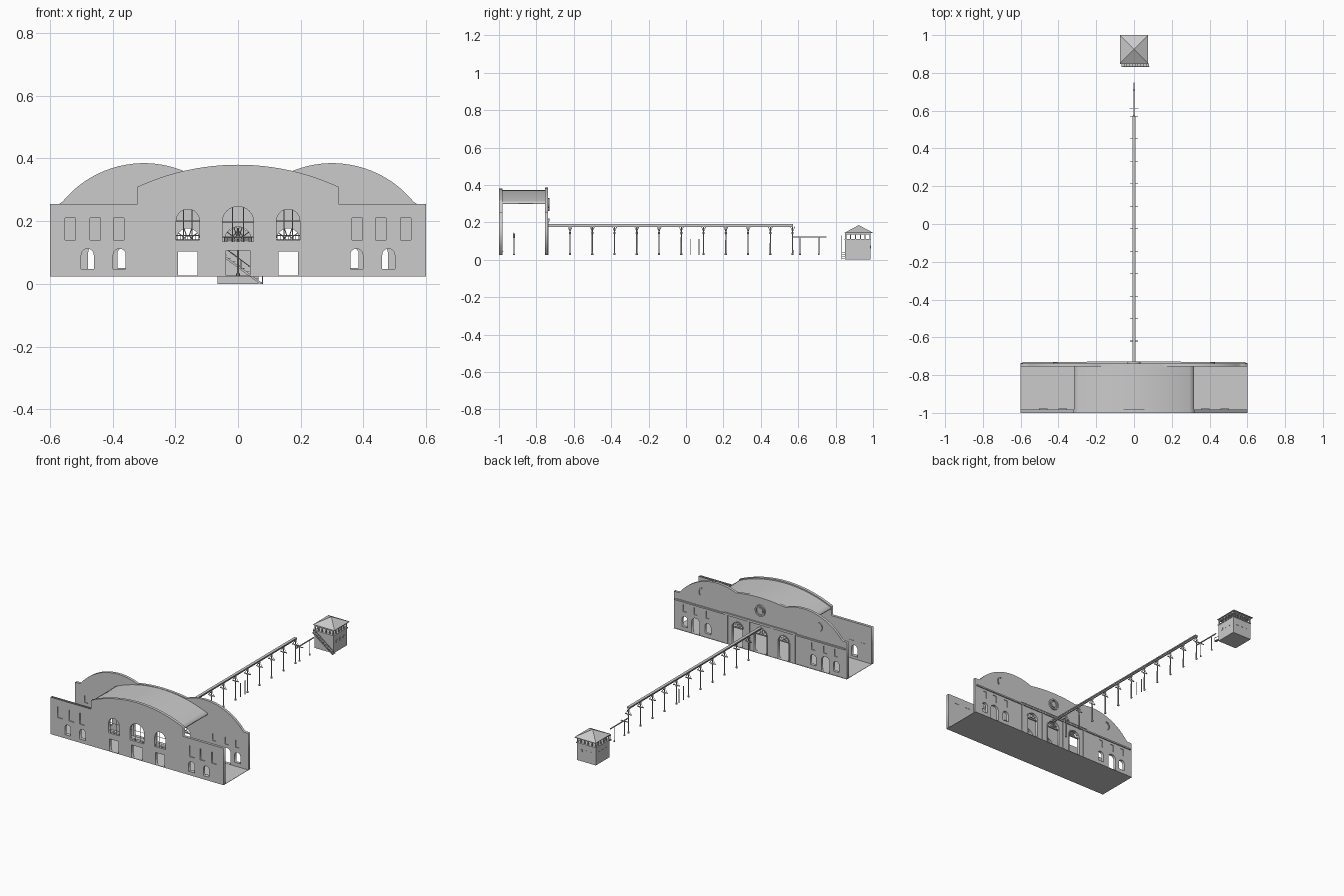
import bpy, bmesh, math
from mathutils import Vector

if "Cube" in bpy.data.objects:
    bpy.data.objects.remove(bpy.data.objects["Cube"])

G = 0.025  # platform level


def add(name, mesh):
    ob = bpy.data.objects.new(name, mesh)
    bpy.context.collection.objects.link(ob)
    return ob


def prism(name, loops, y0, y1):
    """Outline plus holes in x/z, filled and extruded from y0 to y1."""
    cu = bpy.data.curves.new(name, 'CURVE')
    cu.dimensions, cu.fill_mode, cu.extrude = '2D', 'BOTH', (y1 - y0) / 2
    for loop in loops:
        sp = cu.splines.new('POLY')
        sp.points.add(len(loop) - 1)
        sp.use_cyclic_u = True
        for p, (x, z) in zip(sp.points, loop):
            p.co = (x, z, 0, 1)
    tmp = add(name + "_outline", cu)
    dg = bpy.context.evaluated_depsgraph_get()
    me = bpy.data.meshes.new_from_object(tmp.evaluated_get(dg))
    bpy.data.objects.remove(tmp)
    ob = add(name, me)
    ob.rotation_euler.x = math.pi / 2
    ob.location.y = (y0 + y1) / 2
    return ob


def box(name, x0, x1, y0, y1, z0, z1):
    bm = bmesh.new()
    bmesh.ops.create_cube(bm, size=1)
    for v in bm.verts:
        v.co = ((x0 + x1) / 2 + v.co.x * (x1 - x0), (y0 + y1) / 2 + v.co.y * (y1 - y0),
                (z0 + z1) / 2 + v.co.z * (z1 - z0))
    me = bpy.data.meshes.new(name)
    bm.to_mesh(me)
    return add(name, me)


def bar(name, p, q, r=0.0015):
    p, q = Vector(p), Vector(q)
    bm = bmesh.new()
    bmesh.ops.create_cone(bm, cap_ends=True, segments=4, radius1=r, radius2=r, depth=(q - p).length)
    me = bpy.data.meshes.new(name)
    bm.to_mesh(me)
    ob = add(name, me)
    ob.location = (p + q) / 2
    ob.rotation_euler = (q - p).to_track_quat('Z', 'Y').to_euler()
    return ob


def lathe(name, prof):
    bm = bmesh.new()
    vs = [bm.verts.new((r, 0, z)) for r, z in prof]
    es = [bm.edges.new(e) for e in zip(vs, vs[1:])]
    bmesh.ops.spin(bm, geom=vs + es, axis=(0, 0, 1), cent=(0, 0, 0), steps=8, angle=2 * math.pi)
    bmesh.ops.remove_doubles(bm, verts=bm.verts, dist=1e-5)
    bmesh.ops.recalc_face_normals(bm, faces=bm.faces)
    me = bpy.data.meshes.new(name)
    bm.to_mesh(me)
    return me


def rect(cx, w, z0, z1):
    return [(cx - w / 2, z0), (cx + w / 2, z0), (cx + w / 2, z1), (cx - w / 2, z1)]


def arc(cx, cz, r, a0, a1, n=16):
    return [(cx + r * math.cos(math.radians(a0 + (a1 - a0) * i / n)),
             cz + r * math.sin(math.radians(a0 + (a1 - a0) * i / n))) for i in range(n + 1)]


def arch(cx, w, z0, top):
    return [(cx - w / 2, z0), (cx + w / 2, z0)] + arc(cx, top - w / 2, w / 2, 0, 180)


def vault(half, edge, peak, n=24):
    s = peak - edge
    r = (half * half + s * s) / (2 * s)
    a = math.degrees(math.asin(half / r))
    return arc(0, peak - r, r, 90 - a, 90 + a, n)


SIDES = (-1, 1)
D = G + 0.002

# platform floor
box("floor", -0.6, 0.6, -1, -0.735, G - 0.001, G + 0.001)

# front wall with stepped arched parapet
outline = [(-0.6, G), (0.6, G), (0.6, 0.255), (0.32, 0.255)] + vault(0.32, 0.31, 0.38) + [(-0.32, 0.255), (-0.6, 0.255)]
holes = [rect(0, 0.076, D, 0.106), arch(0, 0.1, 0.135, 0.247)]
panes = [0.38, 0.455, 0.535]
for s in SIDES:
    holes += [rect(s * 0.16, 0.062, D, 0.103), arch(s * 0.16, 0.074, 0.14, 0.238),
              arch(s * 0.48, 0.04, 0.047, 0.112), arch(s * 0.378, 0.04, 0.047, 0.112)]
    holes += [rect(s * x, 0.034, 0.14, 0.21) for x in panes]
    for x in panes:
        box("blind_window", s * x - 0.018, s * x + 0.018, -0.994, -0.984, 0.139, 0.211)
    for x in (0.48, 0.378):
        box("window_sill", s * x - 0.022, s * x + 0.022, -0.998, -0.976, 0.043, 0.047)
prism("front_wall", [outline] + holes, -1, -0.982)

# front window bars and balcony rails
for cx, h, z0, top in ((-0.16, 0.037, 0.14, 0.238), (0, 0.05, 0.135, 0.247), (0.16, 0.037, 0.14, 0.238)):
    spring = top - h
    bar("window_transom", (cx - h, -0.99, spring), (cx + h, -0.99, spring))
    for k in (-0.36, 0.36):
        bar("window_mullion", (cx + k * h, -0.99, z0), (cx + k * h, -0.99, spring + 0.92 * h))
    bar("balcony_rail", (cx - h, -0.996, z0 + 0.014), (cx + h, -0.996, z0 + 0.014))
    for i in range(9):
        x = cx + h * (i - 4) / 4.5
        bar("baluster", (x, -0.996, z0), (x, -0.996, z0 + 0.014), 0.0008)
    box("balcony_sill", cx - h - 0.004, cx + h + 0.004, -1, -0.982, z0 - 0.004, z0)

# back wall with three humps
R = 0.336
hump = arc(0.3, 0.385 - R, R, 39.5, 112.5, 18)
middle = vault(hump[-1][0], hump[-1][1], 0.374, 12)[1:-1]
outline = ([(-0.6, G), (0.6, G), (0.6, 0.255), (0.57, 0.255)] + hump + middle
           + [(-x, z) for x, z in reversed(hump)] + [(-0.57, 0.255), (-0.6, 0.255)])
doors = [(-0.16, 0.037), (0, 0.042), (0.16, 0.037)]
holes = [arch(x, 2 * h, D, 0.14 + h) for x, h in doors]
for s in SIDES:
    holes += [arch(s * 0.45, 0.056, D, 0.125), arch(s * 0.525, 0.04, 0.05, 0.115), arch(s * 0.365, 0.04, 0.05, 0.115)]
    for x in (0.365, 0.45, 0.525):
        holes.append(rect(s * x, 0.024, 0.145, 0.19))
        box("upper_window", s * x - 0.013, s * x + 0.013, -0.75, -0.742, 0.144, 0.191)
prism("back_wall", [outline] + holes, -0.755, -0.738)

# fanlights in the back doors
for x, h in doors:
    box("fanlight_sill", x - h, x + h, -0.75, -0.742, 0.137, 0.143)
    prism("fanlight_hub", [arc(x, 0.14, 0.014, 0, 180) + arc(x, 0.14, 0.011, 180, 0)], -0.748, -0.744)
    for a in (36, 72, 108, 144):
        c, d = math.cos(math.radians(a)), math.sin(math.radians(a))
        bar("fanlight_bar", (x + 0.012 * c, -0.746, 0.14 + 0.012 * d), (x + h * c, -0.746, 0.14 + h * d))
    prism("door_surround", [arch(x, 2 * h + 0.012, G, 0.146 + h), arch(x, 2 * h, D, 0.14 + h)], -0.74, -0.735)

# back wall mouldings
box("cornice", -0.59, 0.59, -0.74, -0.731, 0.205, 0.214)
box("central_ledge", -0.25, 0.25, -0.74, -0.729, 0.214, 0.22)
prism("medallion_ring", [arc(0, 0.295, 0.035, 0, 337.5, 23), arc(0, 0.295, 0.026, 0, 337.5, 23)], -0.74, -0.729)
prism("medallion_disc", [arc(0, 0.295, 0.018, 0, 337.5, 15)], -0.74, -0.732)
for s in SIDES:
    for x in (0.08, 0.235):
        box("pilaster", s * x - 0.008, s * x + 0.008, -0.74, -0.734, G, 0.205)
    crescent = arc(0.4, 0.3, 0.03, -50, 80, 10) + arc(0.4, 0.3, 0.024, 80, -50, 10)
    prism("crescent_moulding", [[(s * x, z) for x, z in crescent]], -0.74, -0.732)

# barrel roof with ribs
top, low = vault(0.318, 0.305, 0.372), vault(0.318, 0.297, 0.364)
prism("barrel_roof", [top + low[::-1]], -0.982, -0.755)
rib = vault(0.316, 0.289, 0.358)
for i in range(4):
    y = -0.935 + i * 0.047
    prism("roof_rib", [low[1:-1] + rib[1:-1][::-1]], y - 0.003, y + 0.003)

# hall post
add("hall_post", lathe("hall_post", [(0, G), (0.006, G), (0.003, 0.035), (0.003, 0.115), (0.006, 0.12),
                                     (0.006, 0.135), (0, 0.147)])).location.y = -0.92

# platform canopy on a row of columns
box("canopy_beam", -0.009, 0.009, -0.738, 0.572, 0.183, 0.19)
box("canopy_rib", -0.004, 0.004, -0.738, 0.572, 0.176, 0.183)
column = lathe("canopy_column", [(0, G), (0.006, G), (0.006, 0.033), (0.0035, 0.036), (0.003, 0.136),
                                 (0.006, 0.14), (0.006, 0.146), (0.003, 0.15), (0.003, 0.178)])
for i in range(11):
    y = -0.62 + i * 0.119
    add("canopy_column", column).location.y = y
    box("cross_arm", -0.022, 0.022, y - 0.002, y + 0.002, 0.142, 0.146)
    bar("beam_brace", (0, y - 0.012, 0.178), (0, y, 0.15))
    bar("beam_brace", (0, y + 0.012, 0.178), (0, y, 0.15))
    for s in SIDES:
        bar("arm_brace", (s * 0.02, y, 0.146), (0, y, 0.172))
for y in (0.025, 0.07):
    box("sign_post", -0.002, 0.002, y - 0.002, y + 0.002, G, 0.112)

# low walkway past the canopy
box("low_beam", -0.003, 0.003, 0.572, 0.75, 0.118, 0.123)
for y in (0.61, 0.71):
    add("low_column", lathe("low_column", [(0, G), (0.005, G), (0.005, 0.032), (0.0025, 0.035), (0.0025, 0.119)])).location.y = y
box("low_cross_arm", -0.025, 0.025, 0.608, 0.612, 0.114, 0.118)

# signal cabin
Y0, Y1, W = 0.851, 0.987, 0.066
box("cabin_body", -W, W, Y0, Y1, 0, 0.108)
box("cabin_ledge", -W - 0.003, W + 0.003, Y0 - 0.003, Y1 + 0.003, 0.106, 0.112)
box("cabin_header", -W, W, Y0, Y1, 0.136, 0.144)
for i in range(6):
    k = i / 5
    x, y = -W + 0.003 + k * (2 * W - 0.006), Y0 + 0.003 + k * (Y1 - Y0 - 0.006)
    for px, py in ((x, Y0 + 0.003), (x, Y1 - 0.003), (-W + 0.003, y), (W - 0.003, y)):
        box("cabin_window_post", px - 0.003, px + 0.003, py - 0.003, py + 0.003, 0.11, 0.138)
for x in (-0.035, 0, 0.035):
    box("cabin_vent", x - 0.008, x + 0.008, Y1 - 0.002, Y1 + 0.002, 0.06, 0.075)
    for s in SIDES:
        box("cabin_side_vent", s * W - 0.002, s * W + 0.002, 0.919 + x - 0.008, 0.919 + x + 0.008, 0.06, 0.075)
box("cabin_eave", -0.073, 0.073, 0.848, 1.0, 0.142, 0.146)
bm = bmesh.new()
bmesh.ops.create_cone(bm, cap_ends=True, segments=4, radius1=0.073 * math.sqrt(2), radius2=0, depth=0.039)
me = bpy.data.meshes.new("cabin_roof")
bm.to_mesh(me)
roof = add("cabin_roof", me)
roof.location = (0, 0.924, 0.1655)
roof.rotation_euler.z = math.pi / 4

# cabin outside stair
for i in range(10):
    x, z = -0.058 + i * 0.0145, 0.104 - i * 0.0108
    box("stair_tread", x - 0.007, x + 0.007, 0.833, 0.851, z - 0.002, z)
prism("stair_stringer", [[(-0.065, 0.106), (-0.065, 0.098), (0.07, 0), (0.081, 0)]], 0.831, 0.834)
bar("stair_rail", (-0.06, 0.832, 0.128), (0.08, 0.832, 0.024))
for x, z in ((-0.06, 0.1), (0.01, 0.048), (0.078, 0)):
    bar("stair_rail_post", (x, 0.832, z), (x, 0.832, z + 0.028))
